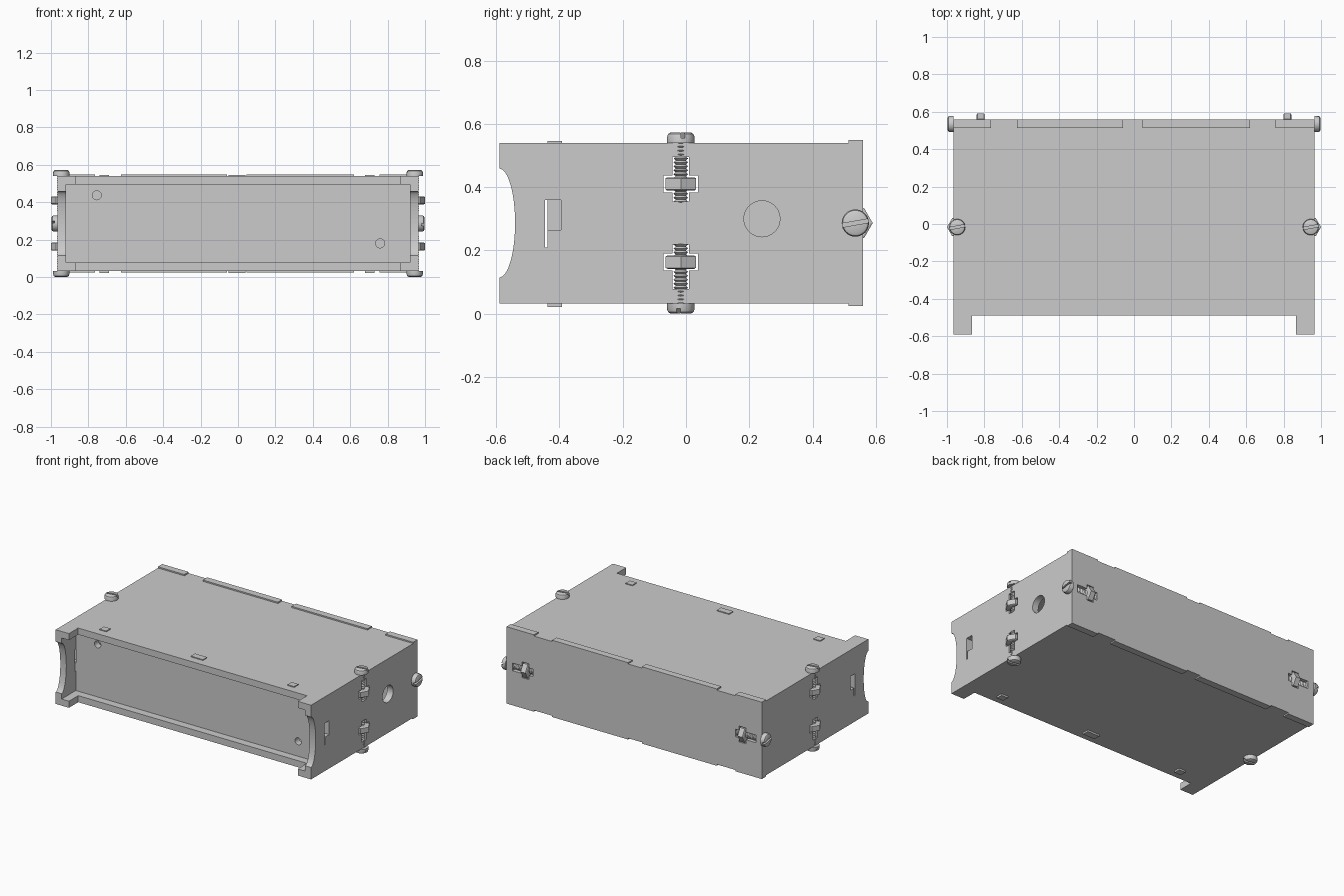
import bpy, bmesh, math
from mathutils import Matrix, Vector

if "Cube" in bpy.data.objects:
    bpy.data.objects.remove(bpy.data.objects["Cube"])

GREY = bpy.data.materials.new("plain grey")
GREY.use_nodes = True
GREY.diffuse_color = (0.6, 0.6, 0.6, 1)
GREY.node_tree.nodes["Principled BSDF"].inputs["Base Color"].default_value = GREY.diffuse_color

# Main dimensions of the case
HALF_X, INNER_X = 0.965, 0.92
FRONT, BACK, BACK_INNER = -0.59, 0.56, 0.513
BOTTOM, TOP = 0.033, 0.54
MID = (BOTTOM + TOP) / 2
WALL = 0.045
INNER_H = TOP - WALL - MID
SCREW_X, SCREW_Y = 0.945, -0.0165
TABS = [(-HALF_X, -0.765), (-0.625, -0.058), (0.046, 0.62), (0.757, HALF_X)]


def finish(name, bm, smooth=False):
    bmesh.ops.recalc_face_normals(bm, faces=bm.faces)
    mesh = bpy.data.meshes.new(name)
    bm.to_mesh(mesh)
    bm.free()
    mesh.materials.append(GREY)
    obj = bpy.data.objects.new(name, mesh)
    bpy.context.collection.objects.link(obj)
    if smooth:
        bpy.ops.object.select_all(action="DESELECT")
        obj.select_set(True)
        bpy.context.view_layer.objects.active = obj
        bpy.ops.object.shade_smooth_by_angle(angle=math.radians(35))
    return obj


def plate(name, outline, axis, lo, hi):
    """Extrude a flat outline along an axis, from lo to hi."""
    place = {"x": lambda u, v, w: (w, u, v),
             "y": lambda u, v, w: (u, w, v),
             "z": lambda u, v, w: (u, v, w)}[axis]
    bm = bmesh.new()
    face = bm.faces.new([bm.verts.new(place(u, v, lo)) for u, v in outline])
    grown = bmesh.ops.extrude_face_region(bm, geom=[face])["geom"]
    shift = Vector(place(0, 0, hi - lo))
    bmesh.ops.translate(bm, vec=shift, verts=[g for g in grown if isinstance(g, bmesh.types.BMVert)])
    return finish(name, bm)


def rect(u0, u1, v0, v1):
    return [(u0, v0), (u1, v0), (u1, v1), (u0, v1)]


def circle(u, v, r, n=32):
    return [(u + r * math.cos(math.tau * i / n), v + r * math.sin(math.tau * i / n)) for i in range(n)]


def cut(obj, cutter):
    mod = obj.modifiers.new("cut", "BOOLEAN")
    mod.operation, mod.solver, mod.object = "DIFFERENCE", "EXACT", cutter
    bpy.context.view_layer.objects.active = obj
    bpy.ops.object.modifier_apply(modifier=mod.name)
    bpy.data.objects.remove(cutter)


def revolve(name, profile, segments, matrix, smooth=True):
    """Turn (radius, height) points into a closed solid around z."""
    bm = bmesh.new()
    rings = [[bm.verts.new((u, v, z)) for u, v in circle(0, 0, r, segments)] for r, z in profile]
    for a, b in zip(rings, rings[1:]):
        for i in range(segments):
            j = (i + 1) % segments
            bm.faces.new((a[i], a[j], b[j], b[i]))
    bm.faces.new(rings[0])
    bm.faces.new(rings[-1])
    bm.transform(matrix)
    return finish(name, bm, smooth)


def t_slot(nut_depth):
    """Half-width and depth of a nut slot, walked from one lip to the other."""
    near, far, end = nut_depth - 0.027, nut_depth + 0.027, nut_depth + 0.055
    side = [(0.026, 0), (0.026, near), (0.054, near), (0.054, far), (0.026, far), (0.026, end)]
    return side + [(-w, d) for w, d in reversed(side)]


def screw(name, location, rotation, nut_distance, twist=0.0):
    """Slotted screw with a threaded shaft and a hexagonal nut."""
    base = Matrix.Translation(location) @ rotation @ Matrix.Rotation(twist, 4, "Z")
    head = revolve(name + "_head", [(0.043, 0), (0.043, 0.02), (0.04, 0.028), (0.033, 0.032)], 32, base)
    slot = plate("slot_cutter", rect(-0.06, 0.06, -0.006, 0.006), "z", 0.016, 0.05)
    slot.data.transform(base @ Matrix.Rotation(math.radians(10), 4, "Z"))
    slot.hide_render = True
    cut(head, slot)
    length, turns = 0.198, 16
    thread = []
    for i in range(turns):
        z = -length * i / turns
        thread += [(0.023, z), (0.016, z - length / turns / 2)]
    thread.append((0.02, -length))
    revolve(name + "_thread", thread, 20, base, False)
    nut = [(0.049, 0.021), (0.055, 0.018), (0.055, -0.018), (0.049, -0.021)]
    revolve(name + "_nut", nut, 6, base @ Matrix.Translation((0, 0, -nut_distance)), False)


# Top and bottom plates: notched at the front, slotted at the back for the tabs
cover = [(-HALF_X, FRONT), (-0.865, FRONT), (-0.865, -0.49),
         (0.865, -0.49), (0.865, FRONT), (HALF_X, FRONT)]
for left, right in reversed(TABS):
    cover += [(right, BACK), (right, BACK_INNER), (left, BACK_INNER), (left, BACK)]
cover = [p for p in cover if p not in ((HALF_X, BACK), (-HALF_X, BACK))]
plate("top_plate", cover, "z", TOP - WALL, TOP)
plate("bottom_plate", cover, "z", BOTTOM, BOTTOM + WALL)

# Side plates: nut slots above and below, scooped front edge
lip = [(BACK, INNER_H)] + [(SCREW_Y + w, INNER_H - d) for w, d in t_slot(0.085)] + [(FRONT, INNER_H)]
scoop = []
for i in range(25):
    a = math.pi * i / 24
    scoop.append((FRONT + 0.05 * math.sin(a), 0.172 * math.cos(a)))
side = lip + scoop + [(y, -h) for y, h in reversed(lip)]
side = [(y, MID + h) for y, h in side]
for name, s in (("left", 1), ("right", -1)):
    wall = plate(name + "_side_plate", side, "x", *sorted((s * INNER_X, s * HALF_X)))
    cut(wall, plate("tab_cutter", rect(-0.446, -0.395, 0.21, 0.36), "x", *sorted((s * 0.8, s * 1.1))))
    if s > 0:
        cut(wall, plate("hole_cutter", circle(0.24, 0.3, 0.057), "x", 0.8, 1.1))
    plate(name + "_side_tab", rect(-0.437, -0.395, 0.21, 0.265), "x", *sorted((s * 0.9, s * HALF_X)))

# Recessed front panel with two small holes and tabs through the covers
panel = plate("front_panel", rect(-INNER_X, INNER_X, BOTTOM + WALL, TOP - WALL), "y", -0.437, -0.392)
for x, z in ((-0.755, 0.437), (0.76, 0.18)):
    cut(panel, plate("hole_cutter", circle(x, z, 0.024), "y", -0.6, -0.2))
for x, half in ((-0.715, 0.025), (-0.005, 0.046), (0.705, 0.025)):
    for edge, z0, z1 in (("upper", TOP - WALL, 0.546), ("lower", 0.021, BOTTOM + WALL)):
        plate(edge + "_front_tab", rect(x - half, x + half, z0, z1), "y", -0.437, -0.392)

# Back panel with nut slots at its ends and tabs along top and bottom
ends = [(INNER_X - d, w) for w, d in t_slot(0.1)]
ends = [(INNER_X, INNER_H)] + ends + [(INNER_X, -INNER_H)]
back = ends + [(-x, h) for x, h in reversed(ends)]
plate("back_panel", [(x, MID + h) for x, h in back], "y", BACK_INNER, BACK)
for x0, x1 in TABS:
    plate("upper_back_tab", rect(x0, x1, TOP - WALL, 0.549), "y", BACK_INNER, BACK)
    plate("lower_back_tab", rect(x0, x1, 0.024, BOTTOM + WALL), "y", BACK_INNER, BACK)

# Screws: upright pairs at the sides, level ones at the back corners
for name, s in (("left", 1), ("right", -1)):
    screw(name + "_top_screw", (s * SCREW_X, SCREW_Y, TOP), Matrix.Identity(4), 0.13)
    screw(name + "_bottom_screw", (s * SCREW_X, SCREW_Y, BOTTOM), Matrix.Rotation(math.pi, 4, "X"), 0.13)
    screw(name + "_back_screw", (s * HALF_X, 0.535, MID),
          Matrix.Rotation(s * math.pi / 2, 4, "Y"), 0.145, math.pi / 2)
